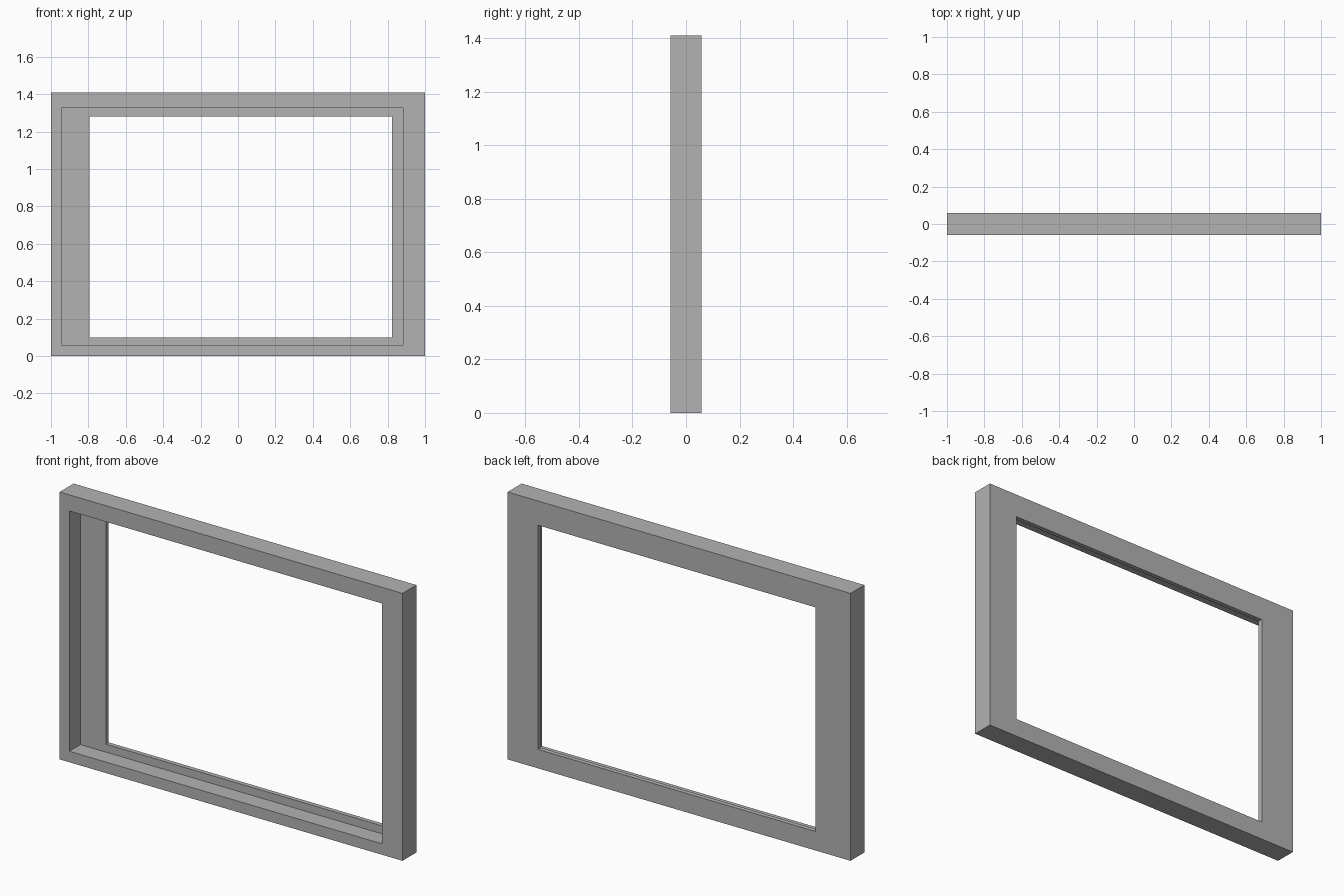
import bpy
import bmesh

# Remove the default cube
cube = bpy.data.objects.get("Cube")
if cube:
    bpy.data.objects.remove(cube, do_unlink=True)


def make_material(name, colour):
    mat = bpy.data.materials.new(name)
    mat.use_nodes = True
    mat.diffuse_color = colour
    mat.node_tree.nodes["Principled BSDF"].inputs["Base Color"].default_value = colour
    return mat


# Rectangles as left, right, bottom, top
OUTER = (-1.0, 1.0, 0.0, 1.41)
RECESS = (-0.943, 0.882, 0.058, 1.325)
OPENING = (-0.795, 0.823, 0.10, 1.282)

# Depths along y
FRONT, LEDGE, BACK = -0.058, 0.034, 0.058


def add_loop(bm, rect, y):
    left, right, bottom, top = rect
    corners = ((left, bottom), (right, bottom), (right, top), (left, top))
    return [bm.verts.new((x, y, z)) for x, z in corners]


# Frame: a stepped section carried round the rectangle, deep recess in front
bm = bmesh.new()
section = ((OUTER, FRONT), (OUTER, BACK), (OPENING, BACK),
           (OPENING, LEDGE), (RECESS, LEDGE), (RECESS, FRONT))
loops = [add_loop(bm, rect, y) for rect, y in section]
for a, b in zip(loops, loops[1:] + loops[:1]):
    for i in range(4):
        j = (i + 1) % 4
        bm.faces.new((a[i], a[j], b[j], b[i]))
bmesh.ops.recalc_face_normals(bm, faces=bm.faces)

mesh = bpy.data.meshes.new("window_frame")
bm.to_mesh(mesh)
bm.free()
frame = bpy.data.objects.new("window_frame", mesh)
bpy.context.collection.objects.link(frame)
mesh.materials.append(make_material("mid grey", (0.45, 0.45, 0.45, 1.0)))
